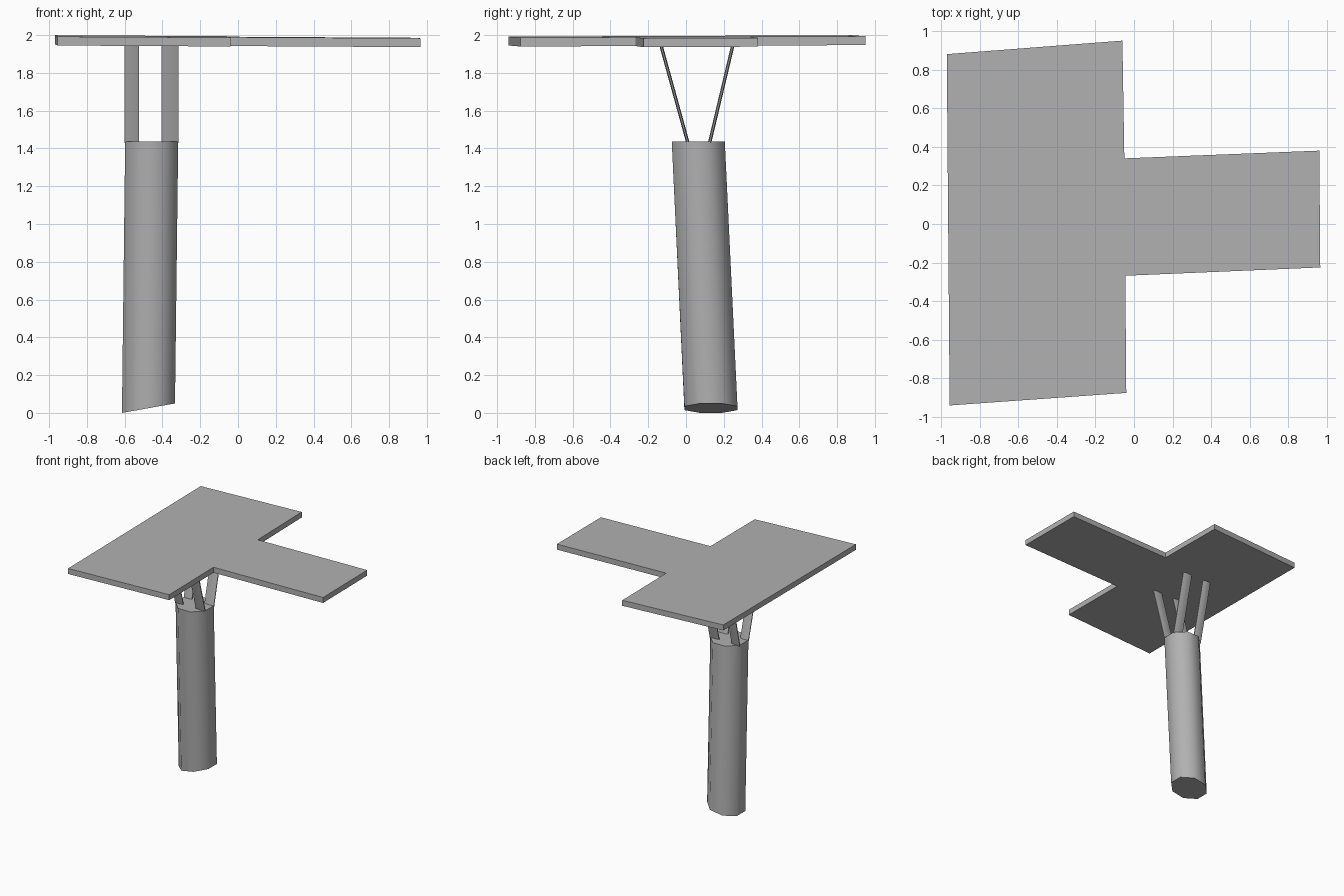
import bpy, bmesh, math
from mathutils import Vector

if "Cube" in bpy.data.objects:
    bpy.data.objects.remove(bpy.data.objects["Cube"])

# Dark grey for every part
grey = bpy.data.materials.new("dark_grey")
grey.diffuse_color = (0.44, 0.44, 0.44, 1)
grey.use_nodes = True
grey.node_tree.nodes["Principled BSDF"].inputs["Base Color"].default_value = grey.diffuse_color


def loft(name, lower, upper, smooth=False):
    """Closed solid between two matching outlines."""
    bm = bmesh.new()
    lo = [bm.verts.new(p) for p in lower]
    up = [bm.verts.new(p) for p in upper]
    n = len(lo)
    bm.faces.new(lo[::-1])
    bm.faces.new(up)
    for i in range(n):
        j = (i + 1) % n
        bm.faces.new((lo[i], lo[j], up[j], up[i]))
    bmesh.ops.recalc_face_normals(bm, faces=bm.faces)
    mesh = bpy.data.meshes.new(name)
    bm.to_mesh(mesh)
    bm.free()
    mesh.materials.append(grey)
    obj = bpy.data.objects.new(name, mesh)
    bpy.context.collection.objects.link(obj)
    if smooth:
        bpy.ops.object.select_all(action='DESELECT')
        obj.select_set(True)
        bpy.context.view_layer.objects.active = obj
        bpy.ops.object.shade_smooth_by_angle(angle=math.radians(60))
    return obj


def octagon(center, rx, ry, slope=0.0):
    """Eight-sided ring with flats on the axes; slope tilts it along x."""
    c = Vector(center)
    ring = []
    for i in range(8):
        a = math.radians(22.5 + 45 * i)
        dx, dy = rx * math.cos(a), ry * math.sin(a)
        ring.append(c + Vector((dx, dy, slope * dx)))
    return ring


# T-shaped slab, slightly tilted and skewed
outline = [(-0.97, 0.88), (-0.955, -0.94), (-0.04, -0.875), (-0.045, -0.268),
           (0.965, -0.225), (0.96, 0.38), (-0.05, 0.34), (-0.06, 0.95)]


def slab_top(x, y):
    return 1.99 - 0.006 * x + 0.004 * y


thick = 0.047
loft("top_slab",
     [(x, y, slab_top(x, y) - thick) for x, y in outline],
     [(x, y, slab_top(x, y)) for x, y in outline])

# Leaning column with a sloped foot
loft("column",
     octagon((-0.474, 0.132, 0.025), 0.152, 0.152, 0.178),
     octagon((-0.457, 0.065, 1.437), 0.152, 0.152), smooth=True)

# Four flat struts splayed into a V under the slab
for side, x, rx in (("left", -0.562, 0.042), ("right", -0.36, 0.048)):
    for end, y0, y1 in (("front", 0.01, -0.135), ("back", 0.125, 0.25)):
        loft(f"{side}_{end}_strut",
             octagon((x, y0, 1.43), rx, 0.01),
             octagon((x, y1, 1.955), rx, 0.01), smooth=True)
